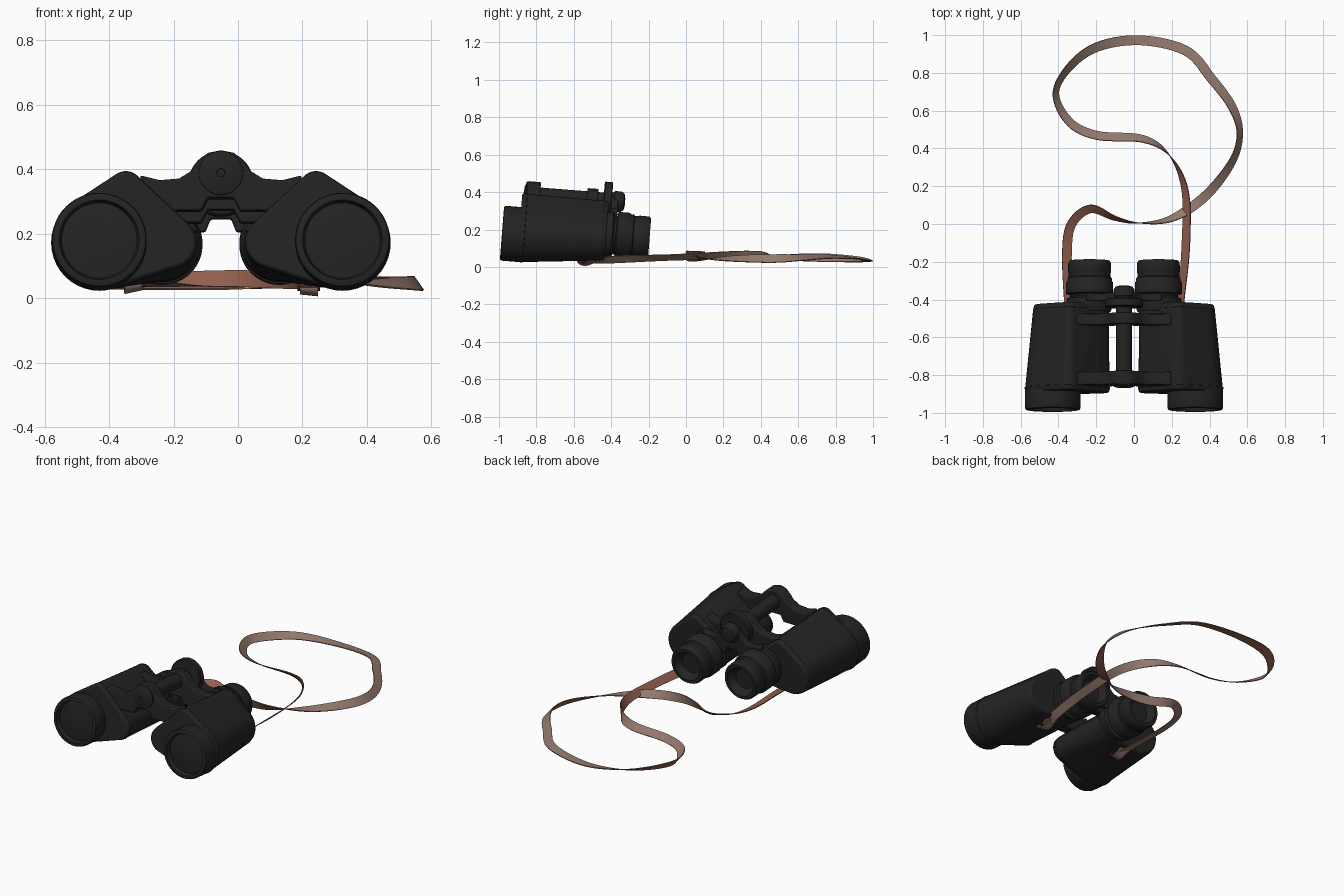
import bpy, bmesh, math
from mathutils import Vector, Matrix

cube = bpy.data.objects.get("Cube")
if cube:
    bpy.data.objects.remove(cube, do_unlink=True)


def material(name, rgb):
    m = bpy.data.materials.new(name)
    m.use_nodes = True
    m.diffuse_color = (*rgb, 1)
    node = m.node_tree.nodes["Principled BSDF"]
    node.inputs["Base Color"].default_value = (*rgb, 1)
    node.inputs["Roughness"].default_value = .6
    return m


BLACK = material("matte black", (.017, .017, .017))
RED = material("strap red brown", (.29, .115, .077))
TAN = material("strap grey brown", (.29, .19, .15))

CX = -.053      # hinge axis in x
HINGE_Z = .367
# The body rests with its objectives raised slightly
TILT = (Matrix.Translation((0, -.6, 0)) @ Matrix.Rotation(math.radians(-4.5), 4, 'X')
        @ Matrix.Translation((0, .6, 0)))


def finish(name, bm, mats=(BLACK,), tilt=True, bevel=0, angle=35):
    if tilt:
        bm.transform(TILT)
    bmesh.ops.recalc_face_normals(bm, faces=bm.faces[:])
    mesh = bpy.data.meshes.new(name)
    bm.to_mesh(mesh)
    bm.free()
    ob = bpy.data.objects.new(name, mesh)
    bpy.context.collection.objects.link(ob)
    for m in mats:
        mesh.materials.append(m)
    if bevel:
        mod = ob.modifiers.new("Bevel", 'BEVEL')
        mod.width, mod.segments = bevel, 2
        mod.limit_method, mod.angle_limit = 'ANGLE', math.radians(40)
    bpy.ops.object.select_all(action='DESELECT')
    bpy.context.view_layer.objects.active = ob
    ob.select_set(True)
    bpy.ops.object.shade_smooth_by_angle(angle=math.radians(angle))
    return ob


def lathe(name, x, z, profile, sides=48):
    """Spin (y, radius) pairs around an axis that runs along y."""
    bm = bmesh.new()
    verts = [bm.verts.new((x + r, y, z)) for y, r in profile]
    edges = [bm.edges.new(p) for p in zip(verts, verts[1:])]
    bmesh.ops.spin(bm, geom=verts + edges, cent=(x, 0, z), axis=(0, 1, 0),
                   angle=math.tau, steps=sides)
    bmesh.ops.remove_doubles(bm, verts=bm.verts[:], dist=.0002)
    return finish(name, bm)


def housing(name, side, sections, bevel):
    """Hull between (y, circles) sections; each circle is (offset, z, radius)."""
    bm = bmesh.new()
    for y, circles, grow in sections:
        for dx, z, r in circles:
            for i in range(40):
                a = math.tau * i / 40
                bm.verts.new((CX + side * (dx + (r + grow) * math.cos(a)), y,
                              z + (r + grow) * math.sin(a)))
    out = bmesh.ops.convex_hull(bm, input=bm.verts[:])
    junk = set(out["geom_interior"] + out["geom_unused"])
    bmesh.ops.delete(bm, geom=[v for v in junk if isinstance(v, bmesh.types.BMVert)],
                     context='VERTS')
    bmesh.ops.dissolve_limit(bm, angle_limit=.01, verts=bm.verts[:], edges=bm.edges[:])
    return finish(name, bm, bevel=bevel)


def bridge(name, y0, y1, dz=0, widen=1):
    """Symmetric hinge lug with arms to both sides."""
    half = [(0, .438), (.04, .43), (.07, .405), (.09, .375), (.13, .35), (.19, .345),
            (.25, .36), (.25, .3), (.15, .25), (.06, .25), (.04, .29), (0, .29)]
    outline = half + [(-x, z) for x, z in half[-2:0:-1]]
    bm = bmesh.new()
    face = bm.faces.new([bm.verts.new((CX + x * widen, y0, z + dz)) for x, z in outline])
    out = bmesh.ops.extrude_face_region(bm, geom=[face])
    bmesh.ops.translate(bm, vec=(0, y1 - y0, 0),
                        verts=[v for v in out["geom"] if isinstance(v, bmesh.types.BMVert)])
    return finish(name, bm, bevel=.006)


# Two prism housings, objectives and eyepieces
FRONT = [(.377, .15, .147), (.295, .32, .05), (.155, .15, .078)]
REAR = [(.36, .166, .12), (.29, .315, .05), (.18, .165, .1)]
for side, word in ((-1, "right"), (1, "left")):
    housing(word + "_prism_housing", side, [(-.89, FRONT, 0), (-.455, REAR, 0)], .008)
    housing(word + "_front_cover", side, [(-.905, FRONT, -.003), (-.875, FRONT, .004)], .006)
    housing(word + "_rear_cover", side, [(-.47, REAR, .003), (-.44, REAR, -.006)], .006)
    lathe(word + "_objective", CX + side * .377, .15,
          [(-.86, .14), (-.9, .147), (-.985, .147), (-.994, .144), (-.997, .138),
           (-.997, .124), (-.98, .119), (-.97, .117), (-.978, .07), (-.981, 0)])
    lathe(word + "_eyepiece", CX + side * .182, .187,
          [(-.48, .11), (-.45, .122), (-.41, .122), (-.4, .103), (-.39, .103), (-.383, .125),
           (-.325, .125), (-.315, .118), (-.3, .117), (-.295, .111), (-.275, .111),
           (-.27, .114), (-.22, .113), (-.208, .106), (-.208, .088), (-.225, .08),
           (-.25, .06), (-.25, 0)])

# Hinge, bridges and focus wheel
bridge("front_bridge", -.88, -.81)
bridge("rear_bridge", -.56, -.5, -.012)
bridge("eyepiece_bridge", -.43, -.39, -.03, .8)
lathe("hinge_rod", CX, HINGE_Z, [(-.88, 0), (-.88, .042), (-.37, .042), (-.37, 0)])
lathe("hinge_cap", CX, HINGE_Z,
      [(-.87, .07), (-.885, .068), (-.895, .04), (-.898, .013), (-.892, .012), (-.892, 0)])
lathe("focus_wheel", CX, HINGE_Z,
      [(-.47, 0), (-.47, .095), (-.465, .101), (-.43, .101), (-.425, .095), (-.425, 0)])
lathe("rear_knob", CX, HINGE_Z,
      [(-.43, .04), (-.41, .055), (-.375, .055), (-.36, .045), (-.354, .02), (-.354, 0)])

# Strap: x, y, z and roll of the ribbon in degrees
PATH = [(-.33, -.55, .03, 0), (-.345, -.4, .045, 10), (-.355, -.15, .05, 15),
        (-.33, 0, .06, 25), (-.23, .08, .065, 35), (-.1, .03, .06, 65), (.03, .005, .06, 90),
        (.2, .03, .05, 130), (.38, .15, .045, 190), (.52, .33, .045, 225),
        (.56, .48, .045, 235), (.52, .62, .05, 215), (.41, .77, .055, 200),
        (.27, .92, .045, 190), (0, .973, .03, 178), (-.25, .91, .04, 150),
        (-.41, .72, .05, 125), (-.35, .55, .05, 145), (-.2, .47, .05, 150),
        (.05, .45, .055, 135), (.19, .36, .06, 90), (.27, .18, .06, 50),
        (.275, -.1, .05, 35), (.25, -.38, .04, 45), (.22, -.55, .025, 10)]


def smooth_path(points, steps):
    pts = [Vector(p) for p in points]
    pts = [2 * pts[0] - pts[1]] + pts + [2 * pts[-1] - pts[-2]]
    for a, b, c, d in zip(pts, pts[1:], pts[2:], pts[3:]):
        for i in range(steps):
            t = i / steps
            yield (b * 2 + (c - a) * t + (a * 2 - b * 5 + c * 4 - d) * t ** 2
                   + (b * 3 - a - c * 3 + d) * t ** 3) / 2
    yield pts[-2]


def ribbon(name, points, width, thick, steps):
    """Twisting band with one colour on each face."""
    bm = bmesh.new()
    line = list(smooth_path(points, steps))
    rings = []
    for i, p in enumerate(line):
        ahead = (line[min(i + 1, len(line) - 1)] - line[max(i - 1, 0)]).xyz.normalized()
        level = Vector((-ahead.y, ahead.x, 0)).normalized()
        roll = math.radians(p.w)
        across = level * math.cos(roll) + ahead.cross(level) * math.sin(roll)
        up = ahead.cross(across) * thick / 2
        across = across * width / 2
        rings.append([bm.verts.new(p.xyz + o) for o in
                      (across + up, up - across, -across - up, across - up)])
    for a, b in zip(rings, rings[1:]):
        for k in range(4):
            n = (k + 1) % 4
            face = bm.faces.new((a[k], a[n], b[n], b[k]))
            face.material_index = 1 if k == 2 else 0
    for ring in (rings[0], rings[-1]):
        bm.faces.new(ring)
    return finish(name, bm, (RED, TAN), tilt=False)


ribbon("neck_strap", PATH, .052, .005, 8)

# Strap ends folded round their lugs beneath the housings
for word, x, z, roll in (("right", -.325, .04, 12), ("left", .22, .03, -6)):
    fold = [(x, -.46, z + .01, roll), (x, -.53, z - .018, roll), (x, -.57, z - .01, roll),
            (x, -.575, z + .012, roll), (x, -.54, z + .022, roll)]
    ribbon(word + "_strap_end", fold, .056, .006, 5)
    bm = bmesh.new()
    bmesh.ops.create_cone(bm, cap_ends=True, segments=16, radius1=.012, radius2=.012, depth=.07,
                          matrix=Matrix.Translation((x, -.545, z + .004))
                          @ Matrix.Rotation(math.pi / 2, 4, 'Y'))
    finish(word + "_strap_lug", bm, tilt=False)
